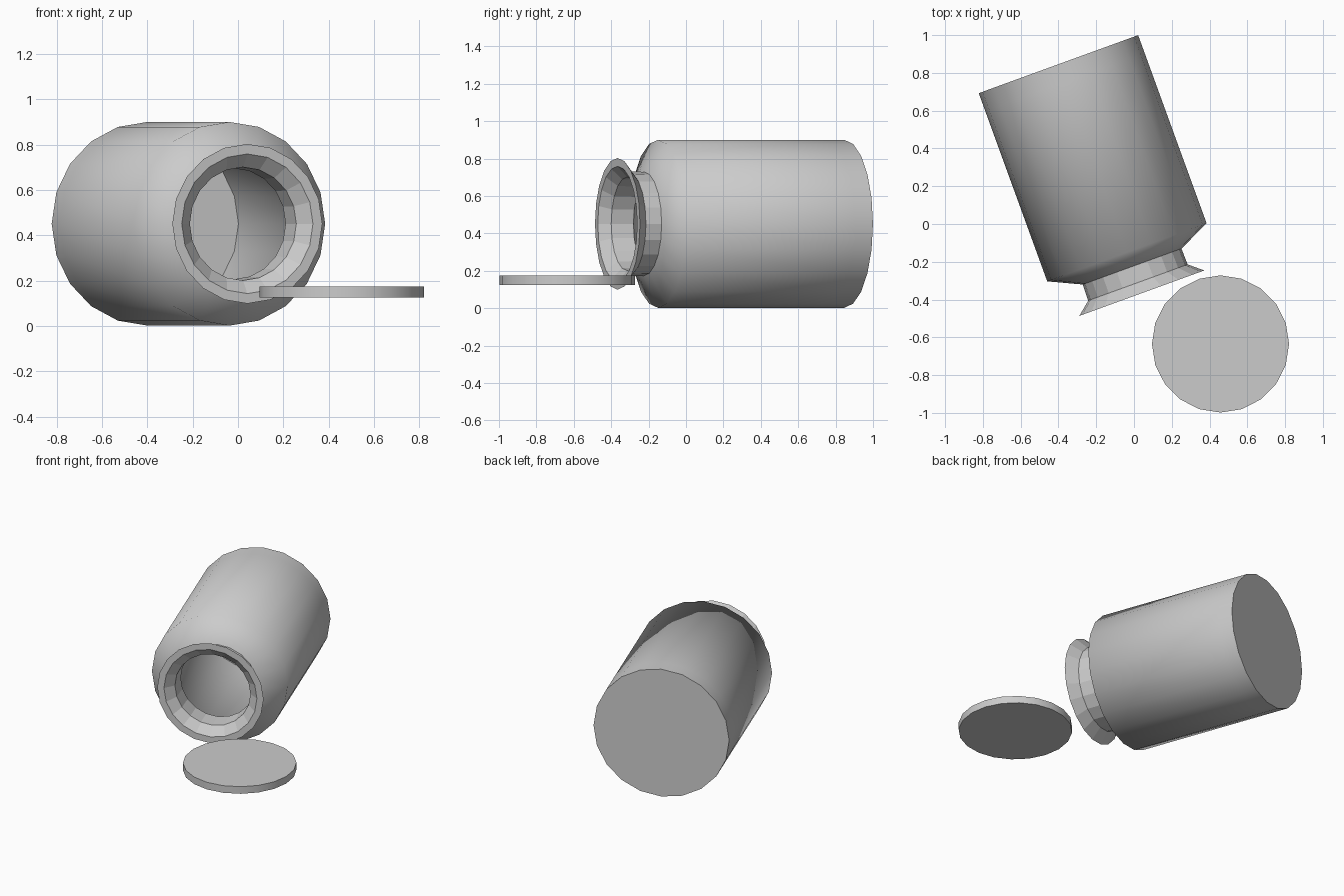
import bpy, bmesh, math
from mathutils import Matrix

if "Cube" in bpy.data.objects:
    bpy.data.objects.remove(bpy.data.objects["Cube"])

SIDES = 20


def lathe(name, profile, matrix):
    """Spin (height, radius, smooth) rings round local z and cap both ends.
    The smooth flag belongs to the band that ends at that ring."""
    bm = bmesh.new()
    rings = []
    for h, r, _ in profile:
        rings.append([bm.verts.new((r * math.cos(2 * math.pi * i / SIDES),
                                    r * math.sin(2 * math.pi * i / SIDES), h))
                      for i in range(SIDES)])
    for k in range(1, len(rings)):
        a, b = rings[k - 1], rings[k]
        for i in range(SIDES):
            j = (i + 1) % SIDES
            f = bm.faces.new((a[i], a[j], b[j], b[i]))
            f.smooth = profile[k][2]
    bm.faces.new(rings[0][::-1])
    bm.faces.new(rings[-1])
    bmesh.ops.recalc_face_normals(bm, faces=bm.faces[:])
    mesh = bpy.data.meshes.new(name)
    bm.to_mesh(mesh)
    bm.free()
    obj = bpy.data.objects.new(name, mesh)
    bpy.context.collection.objects.link(obj)
    obj.matrix_world = matrix
    return obj


# Hollow jar lying on its side: outer wall up to the lip, then inner wall back down
jar_profile = [
    (0.00, 0.449, False),
    (0.10, 0.449, True),
    (1.06, 0.449, True),    # body
    (1.14, 0.278, True),    # shoulder
    (1.23, 0.280, False),   # neck
    (1.29, 0.352, False),   # flared rim
    (1.29, 0.308, False),   # lip
    (1.235, 0.250, False),  # inside of flare
    (1.11, 0.245, False),   # inside of neck
    (1.03, 0.395, True),    # inside of shoulder
    (0.09, 0.395, True),    # inside wall
]
lie_down = (Matrix.Translation((-0.40, 0.846, 0.451))
            @ Matrix.Rotation(math.radians(20), 4, 'Z')
            @ Matrix.Rotation(math.radians(90), 4, 'X'))
lathe("jar", jar_profile, lie_down)

# Flat round lid beside the mouth
lathe("lid", [(0.0, 0.363, False), (0.05, 0.363, True)],
      Matrix.Translation((0.458, -0.635, 0.125)))
